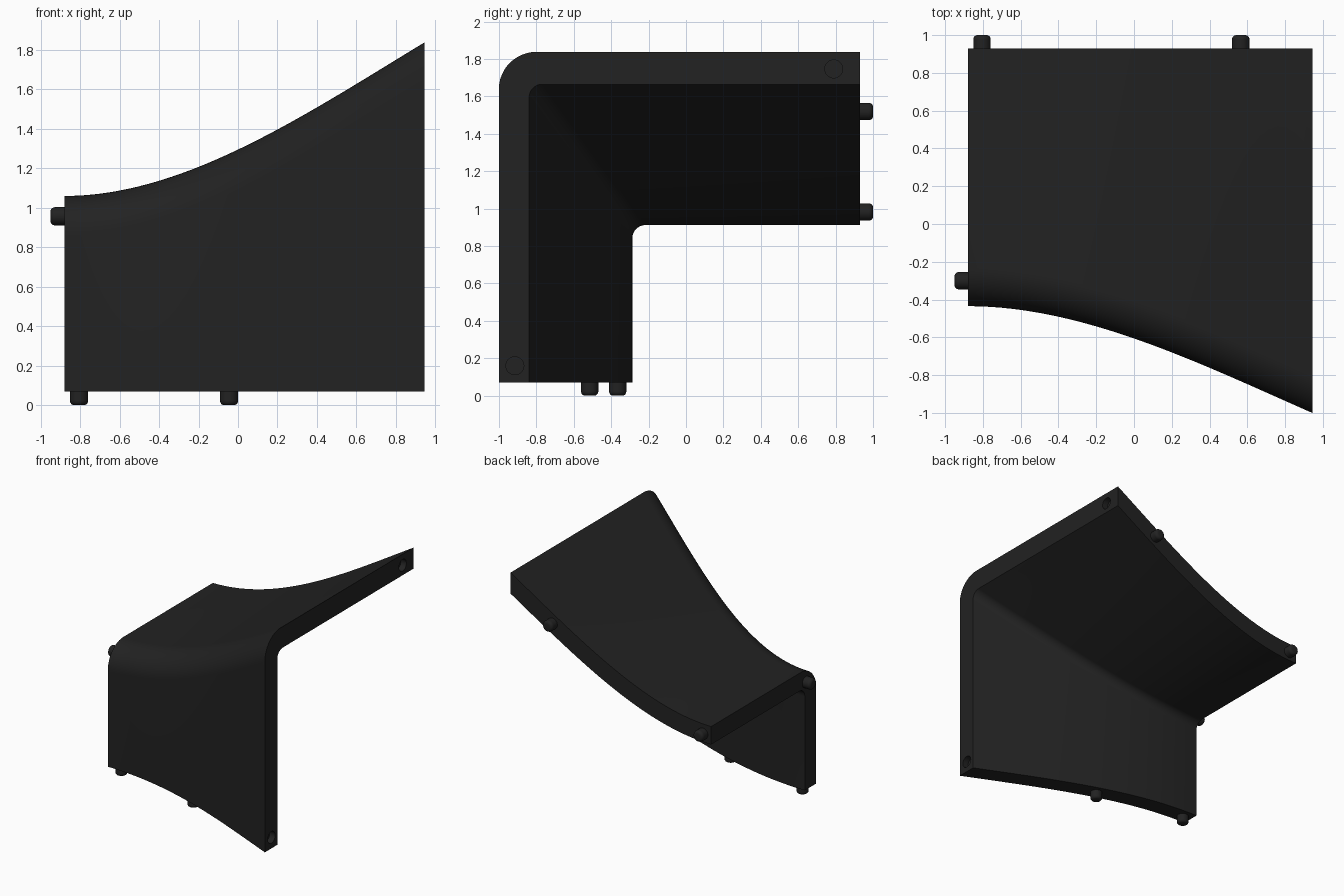
import bpy, bmesh, math
from mathutils import Vector

if "Cube" in bpy.data.objects:
    bpy.data.objects.remove(bpy.data.objects["Cube"])

X0, X1 = -0.88, 0.945      # left and right ends
BACK, BOTTOM = 0.93, 0.07  # flat back and bottom edges
PLATE = 0.148              # shell thickness
N, ARC = 40, 12            # steps along the sweep and around the bends

black = bpy.data.materials.new("matte black")
black.diffuse_color = (0.016, 0.016, 0.016, 1)
black.use_nodes = True
black.node_tree.nodes["Principled BSDF"].inputs["Base Color"].default_value = black.diffuse_color


def make_object(name, bm):
    bmesh.ops.recalc_face_normals(bm, faces=bm.faces)
    mesh = bpy.data.meshes.new(name)
    bm.to_mesh(mesh)
    bm.free()
    obj = bpy.data.objects.new(name, mesh)
    bpy.context.collection.objects.link(obj)
    mesh.materials.append(black)
    return obj


def smooth(obj):
    bpy.ops.object.select_all(action='DESELECT')
    obj.select_set(True)
    bpy.context.view_layer.objects.active = obj
    bpy.ops.object.shade_smooth_by_angle(angle=math.radians(30))


def bend(y, z, r):
    """Quarter round from the roof (+y side) down to the wall."""
    return [(y + r - r * math.sin(a), z - r + r * math.cos(a))
            for a in (math.pi / 2 * i / ARC for i in range(ARC + 1))]


def section(x):
    """Upside-down L whose corner rises and moves forward along x."""
    s = x - X0
    rise = 0.3685 * s**2 - 0.0739 * s**3
    slope = 0.737 * s - 0.2217 * s**2
    y, z = -0.435 - 0.727 * rise, 1.06 + rise
    yi = y + PLATE * math.hypot(1, 0.727 * slope)
    zi = z - PLATE * math.hypot(1, slope)
    outer = [(BACK, z)] + bend(y, z, 0.2) + [(y, BOTTOM)]
    inner = [(BACK, zi)] + bend(yi, zi, 0.07) + [(yi, BOTTOM)]
    return [(x, p, q) for p, q in outer + inner[::-1]]


# Swept L-shaped shell
bm = bmesh.new()
rings = [[bm.verts.new(p) for p in section(X0 + (X1 - X0) * i / N)]
         for i in range(N + 1)]
for a, b in zip(rings, rings[1:]):
    for i in range(len(a)):
        j = (i + 1) % len(a)
        bm.faces.new((a[i], a[j], b[j], b[i]))

# End caps, as strips between the outer and inner outlines
for ring in (rings[0], rings[-1]):
    for i in range(len(ring) // 2 - 1):
        bm.faces.new((ring[i], ring[i + 1], ring[-2 - i], ring[-1 - i]))
shell = make_object("curved_shell", bm)

# Peg sockets in the right end
for y, z in ((0.79, 1.747), (-0.915, 0.16)):
    bm = bmesh.new()
    bmesh.ops.create_cone(bm, cap_ends=True, segments=32,
                          radius1=0.048, radius2=0.048, depth=0.1)
    cutter = make_object("socket_cutter", bm)
    cutter.rotation_euler = (0, math.pi / 2, 0)
    cutter.location = (X1, y, z)
    cutter.hide_render = True
    mod = shell.modifiers.new("socket", 'BOOLEAN')
    mod.operation, mod.solver, mod.object = 'DIFFERENCE', 'EXACT', cutter
    bpy.context.view_layer.objects.active = shell
    bpy.ops.object.modifier_apply(modifier=mod.name)
    bpy.data.objects.remove(cutter)
smooth(shell)


def peg(name, base, direction):
    """Round peg with a softened tip, standing out from an edge."""
    bm = bmesh.new()
    profile = [(0.046, -0.03), (0.046, 0.045)]
    profile += [(0.024 + 0.022 * math.cos(a), 0.048 + 0.022 * math.sin(a))
                for a in (math.pi / 2 * i / 5 for i in range(6))]
    seg = 24
    loops = [[bm.verts.new((r * math.cos(2 * math.pi * k / seg),
                            r * math.sin(2 * math.pi * k / seg), h))
              for k in range(seg)] for r, h in profile]
    for a, b in zip(loops, loops[1:]):
        for k in range(seg):
            j = (k + 1) % seg
            bm.faces.new((a[k], a[j], b[j], b[k]))
    bm.faces.new(loops[0])
    bm.faces.new(loops[-1])
    obj = make_object(name, bm)
    obj.location = base
    obj.rotation_euler = Vector(direction).to_track_quat('Z', 'Y').to_euler()
    smooth(obj)


# Connecting pegs on the left, back and bottom edges
peg("left_peg", (X0, -0.30, 0.957), (-1, 0, 0))
for x, z in ((-0.805, 0.982), (0.565, 1.52)):
    peg("back_peg", (x, BACK, z), (0, 1, 0))
for x, y in ((-0.805, -0.365), (-0.045, -0.515)):
    peg("bottom_peg", (x, y, BOTTOM), (0, 0, -1))
